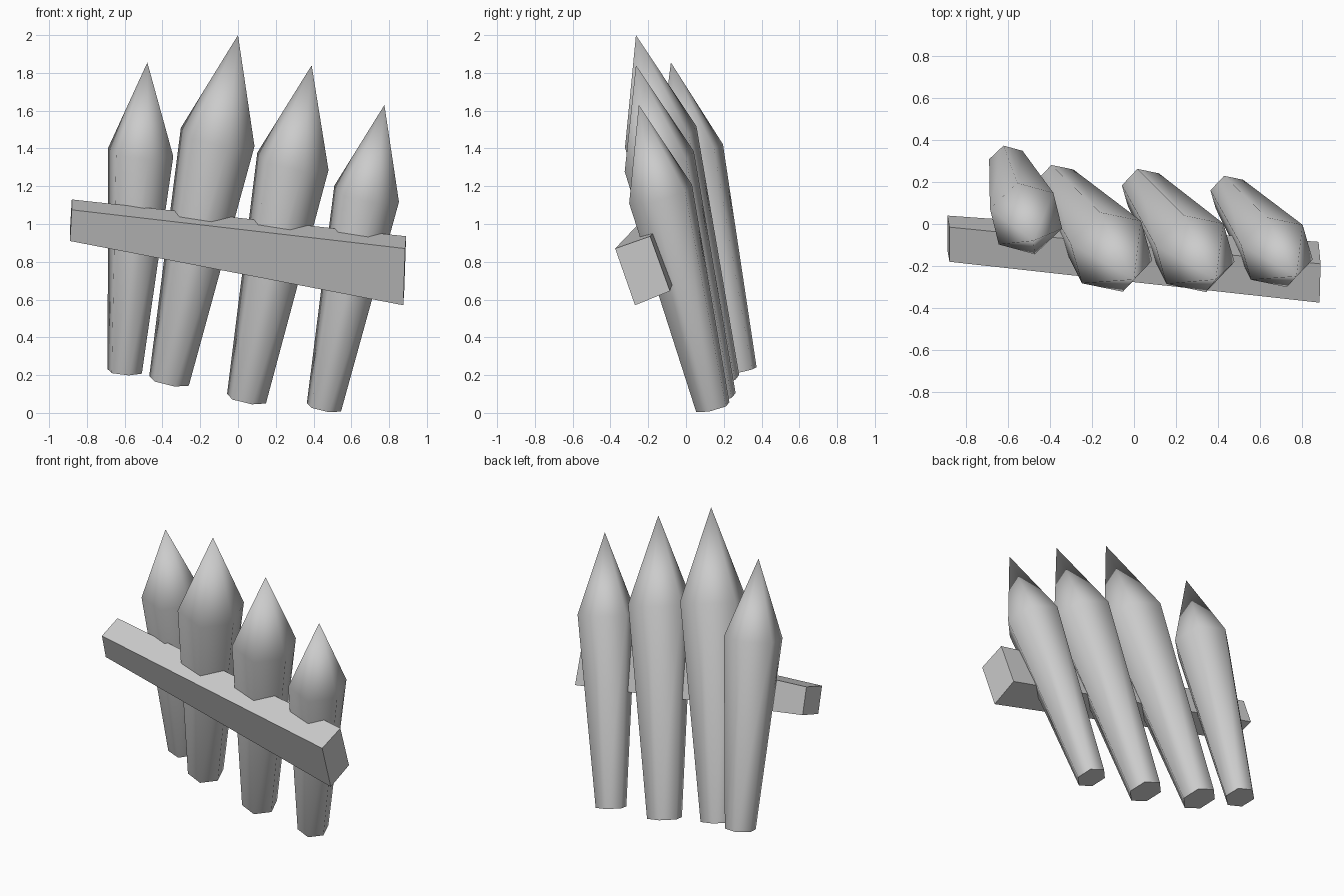
import bpy, bmesh, math
from mathutils import Vector

old = bpy.data.objects.get("Cube")
if old:
    bpy.data.objects.remove(old, do_unlink=True)

# Single grey for the whole fence
grey = bpy.data.materials.new("plain grey")
grey.use_nodes = True
colour = (0.6, 0.6, 0.6, 1)
grey.diffuse_color = colour
grey.node_tree.nodes["Principled BSDF"].inputs["Base Color"].default_value = colour


def add_object(name, bm):
    bmesh.ops.recalc_face_normals(bm, faces=bm.faces)
    mesh = bpy.data.meshes.new(name)
    bm.to_mesh(mesh)
    bm.free()
    mesh.materials.append(grey)
    obj = bpy.data.objects.new(name, mesh)
    bpy.context.collection.objects.link(obj)
    return obj


def stake(name, foot, tip, shoulder, foot_r, shoulder_r, turn):
    """Leaning six-sided stake that widens to a shoulder, then comes to a point."""
    foot, tip = Vector(foot), Vector(tip)
    axis = tip - foot
    tilt = Vector((0, 0, 1)).rotation_difference(axis)
    bm = bmesh.new()

    def ring(centre, radius):
        angles = [math.radians(turn + 60 * i) for i in range(6)]
        return [bm.verts.new(centre + tilt @ Vector((math.cos(a), math.sin(a), 0)) * radius)
                for a in angles]

    low = ring(foot, foot_r)
    high = ring(foot + axis * shoulder, shoulder_r)
    point = bm.verts.new(tip)
    for i in range(6):
        j = (i + 1) % 6
        bm.faces.new((low[i], low[j], high[j], high[i])).smooth = True
        bm.faces.new((high[i], high[j], point)).smooth = True
    base = bm.faces.new(low[::-1])
    for edge in base.edges:
        edge.smooth = False
    add_object(name, bm)


# Stakes from left to right as seen from the front
stake("stake_1", (-0.60, 0.284, 0.22), (-0.48, -0.08, 1.855), 0.71, 0.095, 0.18, 44)
stake("stake_2", (-0.365, 0.18, 0.17), (0, -0.265, 2.0), 0.705, 0.11, 0.205, 47)
stake("stake_3", (0.045, 0.163, 0.075), (0.39, -0.265, 1.84), 0.712, 0.108, 0.198, 47)
stake("stake_4", (0.455, 0.142, 0.03), (0.775, -0.25, 1.63), 0.706, 0.095, 0.18, 47)

# Rail: a slanted beam, thicker at its low end
ends = [
    [(-0.88, -0.18, 1.075), (-0.88, -0.015, 1.13), (-0.89, 0.04, 0.965), (-0.89, -0.125, 0.91)],
    [(0.885, -0.375, 0.87), (0.89, -0.19, 0.935), (0.88, -0.085, 0.645), (0.875, -0.27, 0.57)],
]
bm = bmesh.new()
a, b = [[bm.verts.new(p) for p in end] for end in ends]
bm.faces.new(a)
bm.faces.new(b[::-1])
for i in range(4):
    j = (i + 1) % 4
    bm.faces.new((a[i], b[i], b[j], a[j]))
add_object("rail", bm)
